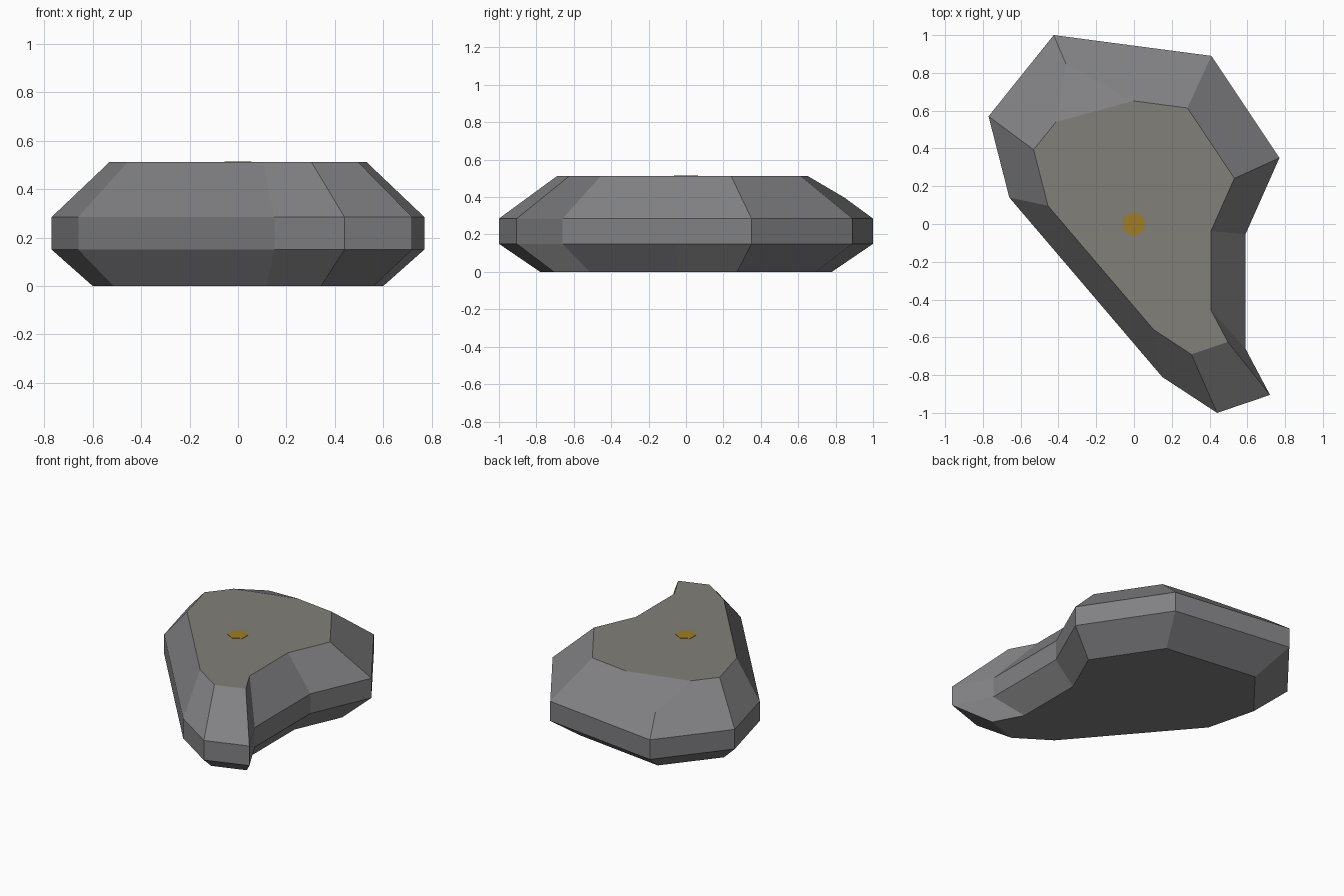
import bpy, bmesh
from mathutils import Vector

if "Cube" in bpy.data.objects:
    bpy.data.objects.remove(bpy.data.objects["Cube"])


def material(name, color):
    m = bpy.data.materials.new(name)
    m.diffuse_color = (*color, 1)
    m.use_nodes = True
    m.node_tree.nodes["Principled BSDF"].inputs["Base Color"].default_value = m.diffuse_color
    return m


def finish(bm, name, mats):
    bmesh.ops.recalc_face_normals(bm, faces=bm.faces)
    me = bpy.data.meshes.new(name)
    for m in mats:
        me.materials.append(m)
    for f in bm.faces:
        if len(mats) > 1 and f.normal.z > 0.999:
            f.material_index = 1
    bm.to_mesh(me)
    bm.free()
    ob = bpy.data.objects.new(name, me)
    bpy.context.collection.objects.link(ob)
    return ob


stone = material("stone", (0.22, 0.22, 0.23))
flat_top = material("flat_top", (0.22, 0.215, 0.19))
gold = material("gold", (0.35, 0.2, 0.02))

# Stone slab: one outline scaled at four heights
outline = [(-.425, 1.0), (.41, .89), (.77, .35), (.59, -.055), (.59, -.66),
           (.72, -.905), (.44, -1.0), (.15, -.81), (-.66, .14), (-.77, .57)]
levels = [(0, .78), (.15, 1), (.285, 1), (.512, .69)]
bm = bmesh.new()
rings = [[bm.verts.new((x * s, y * s, z)) for x, y in outline] for z, s in levels]
n = len(outline)
for lo, hi in zip(rings, rings[1:]):
    for i in range(n):
        j = (i + 1) % n
        bm.faces.new((lo[i], lo[j], hi[j], hi[i]))
bm.faces.new(rings[0])
bm.faces.new(rings[-1])

# Chipped upper back-left corner
a, b, c = Vector((-.415, .54, .512)), Vector((0, .653, .512)), Vector((-.36, .845, .398))
cut = bmesh.ops.bisect_plane(bm, geom=bm.verts[:] + bm.edges[:] + bm.faces[:],
                             plane_co=a, plane_no=(b - a).cross(c - a), clear_outer=True)
edges = [e for e in cut["geom_cut"] if isinstance(e, bmesh.types.BMEdge)]
bmesh.ops.holes_fill(bm, edges=[e for e in edges if e.is_boundary], sides=0)
finish(bm, "stone_slab", [stone, flat_top])

# Small hexagonal gold inlay on the top
bm = bmesh.new()
bmesh.ops.create_cone(bm, cap_ends=True, segments=6, radius1=.065, radius2=.065, depth=.02)
bmesh.ops.translate(bm, verts=bm.verts, vec=(0, 0, .505))
finish(bm, "gold_inlay", [gold])
